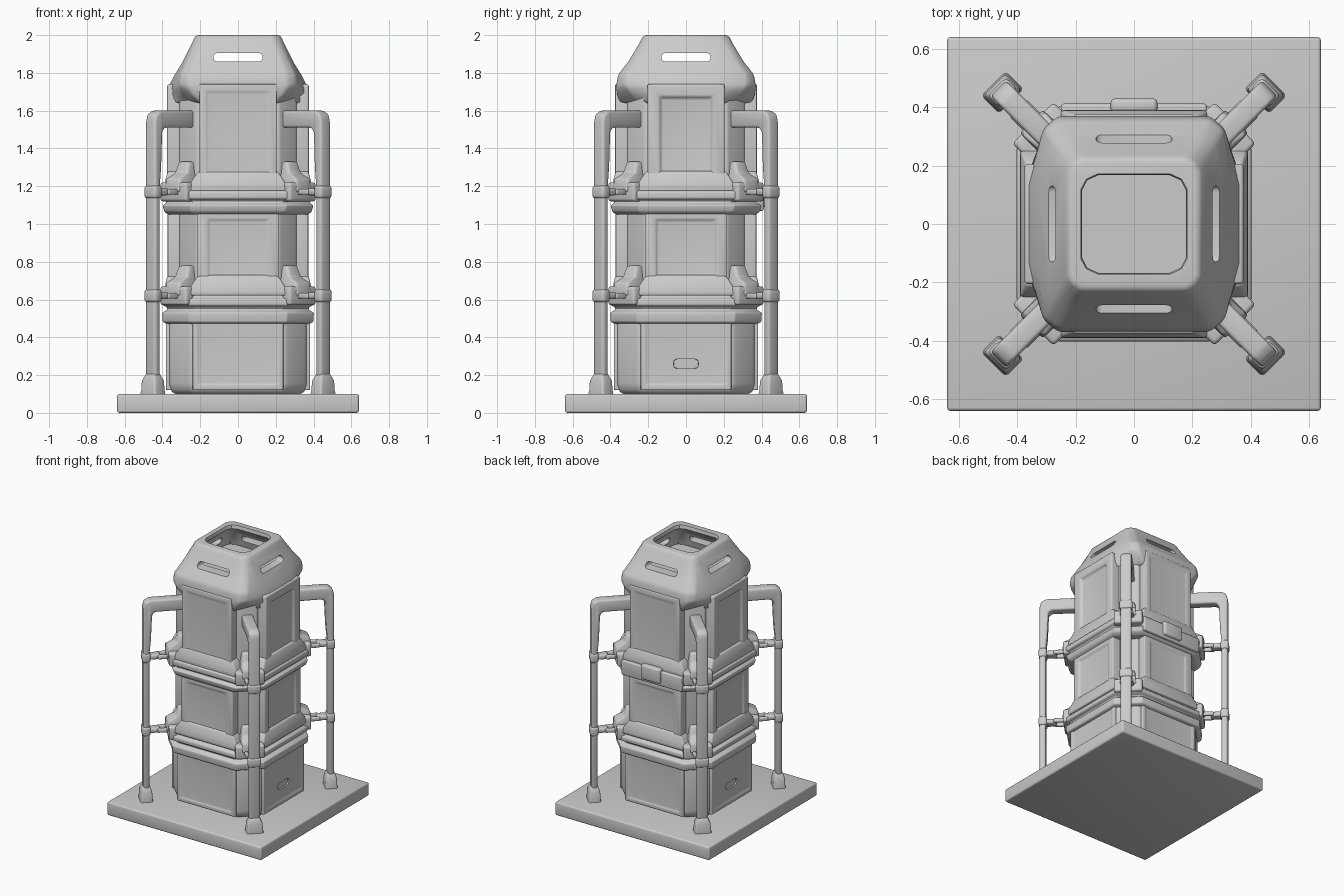
import bpy, bmesh
from math import radians

if "Cube" in bpy.data.objects:
    bpy.data.objects.remove(bpy.data.objects["Cube"])


def finish(name, bm, bevel=0.0, rot=0, segs=3):
    bmesh.ops.recalc_face_normals(bm, faces=bm.faces[:])
    me = bpy.data.meshes.new(name)
    bm.to_mesh(me)
    bm.free()
    ob = bpy.data.objects.new(name, me)
    bpy.context.collection.objects.link(ob)
    ob.rotation_euler.z = radians(rot)
    if bevel:
        m = ob.modifiers.new("bevel", 'BEVEL')
        m.width, m.segments, m.limit_method = bevel, segs, 'ANGLE'
        m.angle_limit = radians(25)
    return ob


def loft(name, rings, bevel=0.0, rot=0):
    bm = bmesh.new()
    vs = [[bm.verts.new(p) for p in r] for r in rings]
    n = len(vs[0])
    for a, b in zip(vs, vs[1:]):
        for i in range(n):
            j = (i + 1) % n
            bm.faces.new((a[i], a[j], b[j], b[i]))
    bm.faces.new(vs[0][::-1])
    bm.faces.new(vs[-1])
    return finish(name, bm, bevel, rot)


def box(name, x, y, z, bevel=0.0, rot=0, inset=None):
    """Box from ranges; inset=(width, depth) sinks a field into the +x face."""
    bm = bmesh.new()
    bmesh.ops.create_cube(bm, size=1)
    for v in bm.verts:
        v.co = [r[0] + (c + .5) * (r[1] - r[0]) for c, r in zip(v.co, (x, y, z))]
    if inset:
        bm.normal_update()
        f = [f for f in bm.faces if f.normal.x > .9]
        bmesh.ops.inset_region(bm, faces=f, thickness=inset[0])
        r = bmesh.ops.inset_region(bm, faces=f, thickness=.015)
        for v in f[0].verts:
            v.co.x -= inset[1]
    return finish(name, bm, bevel, rot)


def ring(z, ax, ay, cx, cy, mx=None, my=None):
    """Square ring with cut corners, optionally with a middle corner point."""
    q = [(cx, ay)] + ([(mx, my)] if mx else []) + [(ax, cy)]
    pts = q + [(x, -y) for x, y in q[::-1]]
    pts += [(-x, -y) for x, y in q] + [(-x, y) for x, y in q[::-1]]
    return [(x, y, z) for x, y in pts]


def octa(z, a, c):
    return ring(z, a, a, c, c)


cutters = []


def cut(ob, cutter):
    m = ob.modifiers.new("cut", 'BOOLEAN')
    m.operation, m.object, m.solver = 'DIFFERENCE', cutter, 'EXACT'
    cutter.hide_render = True
    if cutter not in cutters:
        cutters.append(cutter)


# Base plate
box("base_plate", (-.64, .64), (-.64, .64), (0, .1), .012)

# Lower housing and inner core
loft("lower_housing", [octa(.1, .345, .235), octa(.14, .365, .25), octa(.52, .365, .25)], .02)
loft("inner_core", [octa(.45, .31, .22), octa(1.72, .31, .22)], .01)

# Wall panels on the four sides
for i in range(4):
    rot = 90 * i
    side = i % 2 == 0
    p = box("lower_panel", (.3, .382), (-.24, .24), (.12, .52), .018, rot, (.035, .006))
    if side:
        c = box("grip_cutter", (.35, .5), (-.065, .065), (.235, .285), .018, rot)
        cut(p, c)
    box("middle_panel", (.24, .372), (-.215, .215), (.64, 1.08), .015, rot,
        (.075, .012 if side else .008))
    box("upper_panel", (.24, .375), (-.205, .205), (1.18, 1.74), .015, rot,
        (.09 if side else .05, .018 if side else .005))
    # Flared skirt where the panels meet the bands
    for z in (.67, 1.22):
        loft("panel_skirt", [[(.25, -.26, z - .05), (.392, -.26, z - .05), (.392, .26, z - .05), (.25, .26, z - .05)],
                             [(.25, -.25, z), (.388, -.25, z), (.388, .25, z), (.25, .25, z)],
                             [(.25, -.21, z + .06), (.372, -.21, z + .06), (.372, .21, z + .06), (.25, .21, z + .06)]],
             .012, rot)

# Ribbed bands
def band(name, z, profile):
    loft(name, [octa(z + dz, a, a - .14) for dz, a in profile], .008)


band("lower_band", .47, [(0, .37), (.01, .398), (.06, .402), (.075, .375), (.09, .375), (.1, .4),
                         (.13, .4), (.14, .38), (.155, .38), (.165, .393), (.195, .385)])
band("upper_band", 1.05, [(0, .37), (.015, .39), (.05, .4), (.06, .38), (.075, .38), (.085, .402),
                          (.12, .402), (.13, .385), (.145, .393), (.17, .38)])

# Back latch on the upper band
box("back_latch", (.38, .43), (-.08, .08), (1.09, 1.2), .015, 90)
box("back_latch_plate", (.36, .412), (-.25, .25), (1.07, 1.18), .01, 90)

# Corner posts with their top arms, feet and clamps
post = [(.658, .1), (.658, 1.54), (.648, 1.58), (.615, 1.6), (.35, 1.6), (.35, 1.51),
        (.575, 1.51), (.597, 1.49), (.605, 1.3), (.615, 1.2), (.615, .1)]
for i in range(4):
    rot = 45 + 90 * i
    loft("corner_post", [[(r, t, z) for r, z in post] for t in (-.038, .038)], .014, rot)
    loft("post_foot", [[(.637 + x * s, y * s, z) for x, y in ((-.04, -.055), (.04, -.055), (.04, .055), (-.04, .055))]
                       for z, s in ((.09, 1.1), (.12, 1), (.17, .95), (.21, .6))], .012, rot)
    for z in (.62, 1.17):
        # Corner block, raised clip, link arm and post collar
        box("corner_block", (.40, .49), (-.1, .1), (z - .05, z + .05), .015, rot)
        loft("corner_clip", [[(.34, -w, h), (r, -w, h), (r, w, h), (.34, w, h)]
                             for h, r, w in ((z, .5, .06), (z + .07, .49, .055), (z + .1, .43, .05), (z + .16, .41, .04))],
             .015, rot)
        for t in (-.03, .03):
            box("link_arm", (.46, .56), (t - .012, t + .012), (z - .015, z + .015), .008, rot)
        box("link_joint", (.54, .63), (-.032, .032), (z - .018, z + .018), .012, rot)
        box("post_collar", (.608, .665), (-.045, .045), (z - .035, z + .035), .016, rot)

# Hollow carrying cap with grip slots
cap = loft("carry_cap", [ring(1.64, .35, .35, .2, .2, .25, .25),
                         ring(1.69, .37, .365, .245, .16, .295, .30),
                         ring(1.73, .365, .37, .262, .15, .312, .33),
                         ring(1.79, .335, .36, .26, .16, .305, .325),
                         ring(1.86, .292, .305, .235, .2, .272, .275),
                         ring(1.96, .242, .245, .195, .19, .225, .225),
                         ring(2.0, .225, .225, .175, .175, .208, .208)], .016)
cut(cap, loft("cavity_cutter", [ring(1.81, .245, .245, .19, .19, .23, .23),
                                ring(1.92, .215, .215, .165, .165, .2, .2),
                                ring(1.975, .178, .168, .12, .115, .16, .15),
                                ring(2.05, .19, .18, .13, .125, .17, .16)]))
for rot in (0, 90):
    cut(cap, box("slot_cutter", (-.5, .5), (-.13, .13), (1.86, 1.905), .02, rot))

# Bake modifiers, remove cutters, smooth shade
bpy.context.view_layer.update()
parts = [o for o in bpy.context.scene.objects if o not in cutters]
bpy.ops.object.select_all(action='DESELECT')
for o in parts:
    o.select_set(True)
bpy.context.view_layer.objects.active = parts[0]
bpy.ops.object.convert(target='MESH')
for c in cutters:
    bpy.data.objects.remove(c)
bpy.ops.object.shade_smooth_by_angle(angle=radians(35))
